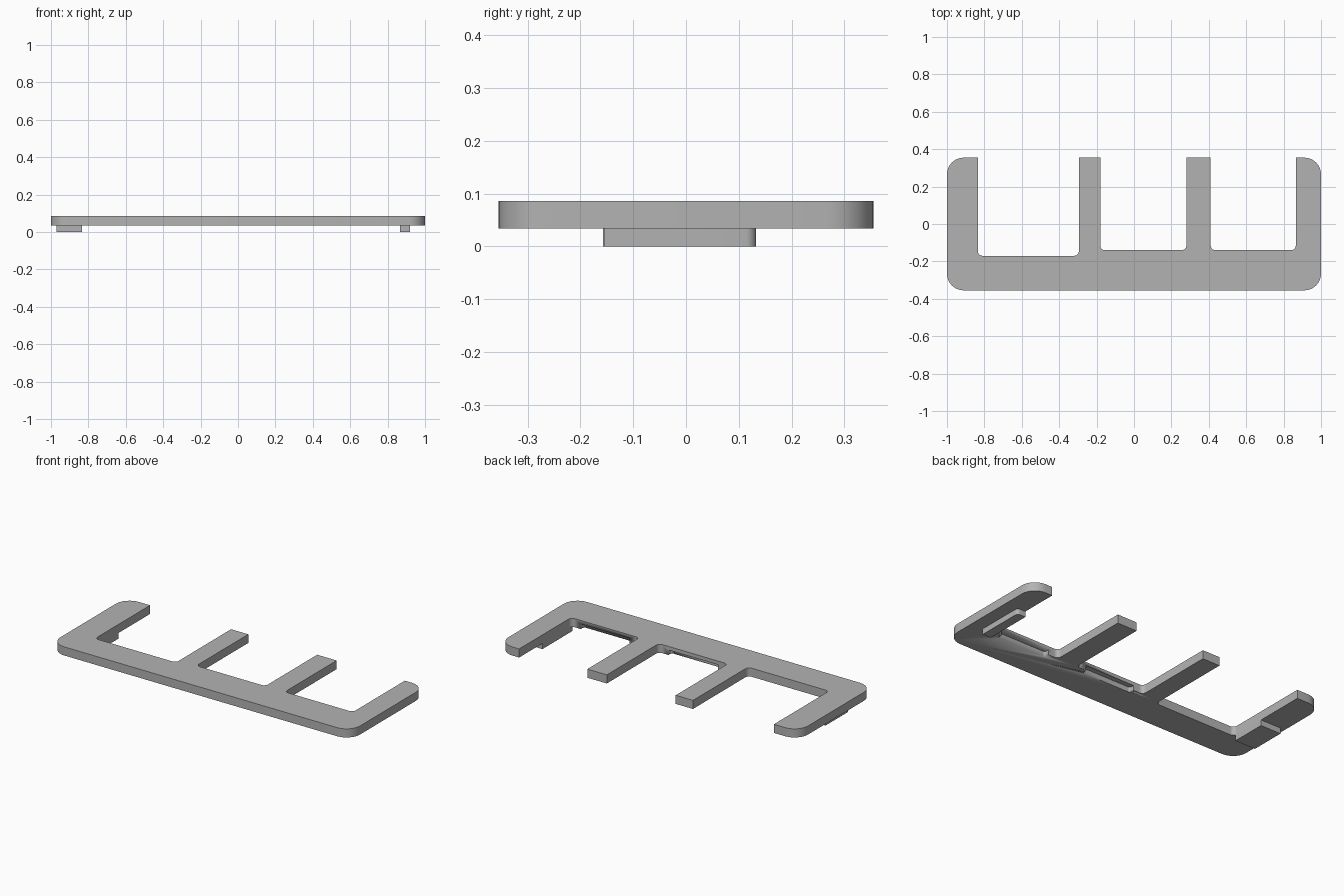
import bpy, bmesh, math
from mathutils import Vector

if "Cube" in bpy.data.objects:
    bpy.data.objects.remove(bpy.data.objects["Cube"], do_unlink=True)

grey = bpy.data.materials.new("plain grey")
grey.use_nodes = True
colour = (0.45, 0.45, 0.45, 1)
grey.diffuse_color = colour
grey.node_tree.nodes["Principled BSDF"].inputs["Base Color"].default_value = colour


def rounded(corners, steps=8):
    """Outline from (x, y, radius) corners, each filleted with an arc."""
    points = []
    for i, (x, y, r) in enumerate(corners):
        p = Vector((x, y))
        if r == 0:
            points.append(p)
            continue
        before = (Vector(corners[i - 1][:2]) - p).normalized()
        after = (Vector(corners[(i + 1) % len(corners)][:2]) - p).normalized()
        centre = p + (before + after) * r
        for k in range(steps + 1):
            a = math.pi / 2 * k / steps
            points.append(centre - after * r * math.cos(a) - before * r * math.sin(a))
    return points


def slab(name, corners, z0, z1):
    """Filleted outline extruded between two heights."""
    bm = bmesh.new()
    face = bm.faces.new([bm.verts.new((p.x, p.y, z0)) for p in rounded(corners)])
    top = bmesh.ops.extrude_face_region(bm, geom=[face])["geom"]
    bmesh.ops.translate(bm, vec=(0, 0, z1 - z0),
                        verts=[v for v in top if isinstance(v, bmesh.types.BMVert)])
    bmesh.ops.recalc_face_normals(bm, faces=bm.faces)
    mesh = bpy.data.meshes.new(name)
    bm.to_mesh(mesh)
    bm.free()
    mesh.materials.append(grey)
    obj = bpy.data.objects.new(name, mesh)
    bpy.context.collection.objects.link(obj)
    bpy.ops.object.select_all(action="DESELECT")
    obj.select_set(True)
    bpy.context.view_layer.objects.active = obj
    bpy.ops.object.shade_smooth_by_angle(angle=math.radians(30))
    return obj


# Comb-shaped plate: a long bar with four prongs
BACK, R, FILLET = 0.355, 0.09, 0.025
BOTTOM, TOP = 0.034, 0.086
gaps = [(0.865, 0.41, -0.14), (0.28, -0.18, -0.14), (-0.295, -0.835, -0.17)]
outline = [(-1, BACK, R), (-1, -BACK, R), (1, -BACK, R), (1, BACK, R)]
for right, left, floor in gaps:
    outline += [(right, BACK, 0), (right, floor, FILLET),
                (left, floor, FILLET), (left, BACK, 0)]
plate = slab("comb_plate", outline, BOTTOM, TOP)

# Undercut notches below the lips of the two shallower gaps
for i, (right, left, floor) in enumerate(gaps[:2]):
    x0, x1, y0, y1 = left + 0.065, right - 0.065, floor - 0.03, floor + 0.05
    cutter = slab(f"notch_cutter_{i + 1}",
                  [(x0, y0, 0.015), (x1, y0, 0.015), (x1, y1, 0), (x0, y1, 0)],
                  0.01, 0.064)
    cutter.hide_render = True
    cutter.hide_set(True)
    cut = plate.modifiers.new(f"notch_{i + 1}", "BOOLEAN")
    cut.operation = "DIFFERENCE"
    cut.solver = "EXACT"
    cut.object = cutter

# Feet under the outer prongs
slab("wide_foot", [(-0.97, -0.157, 0), (-0.835, -0.157, 0),
                   (-0.835, 0.055, 0), (-0.97, 0.055, 0)], 0, BOTTOM)
slab("narrow_foot", [(0.865, -0.154, 0), (0.92, -0.154, 0),
                     (0.92, 0.133, 0.02), (0.865, 0.133, 0)], 0, BOTTOM)
